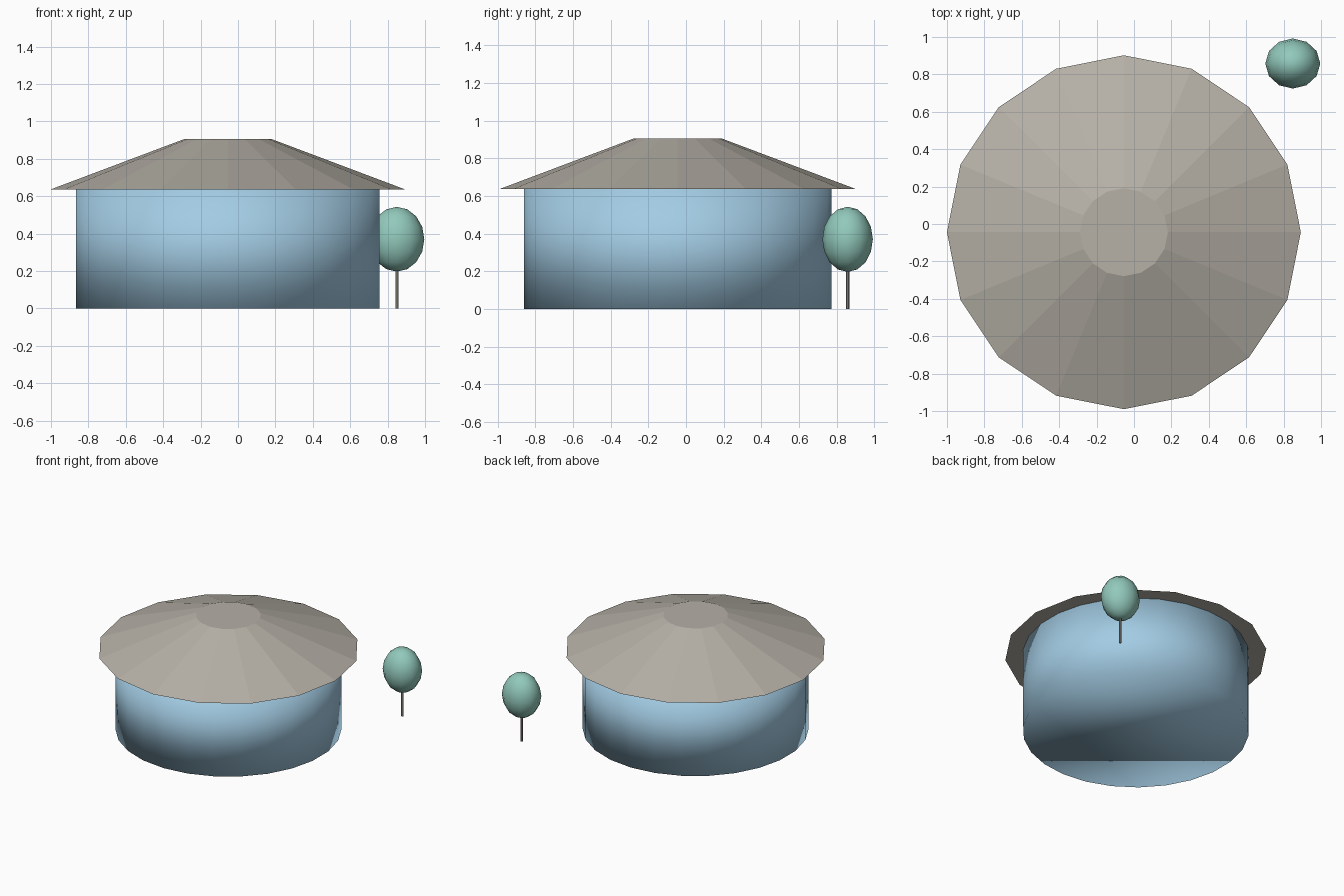
import bpy
import math

if "Cube" in bpy.data.objects:
    bpy.data.objects.remove(bpy.data.objects["Cube"])


def material(name, srgb):
    m = bpy.data.materials.new(name)
    lin = [(c / 255 / 12.92) if c <= 10 else ((c / 255 + 0.055) / 1.055) ** 2.4 for c in srgb]
    m.diffuse_color = (*lin, 1)
    m.use_nodes = True
    m.node_tree.nodes["Principled BSDF"].inputs["Base Color"].default_value = m.diffuse_color
    return m


def finish(name, mat, smooth):
    ob = bpy.context.object
    ob.name = name
    ob.data.materials.append(mat)
    if smooth:
        bpy.ops.object.shade_smooth()
    return ob


def prism(name, mat, sides, r1, r2, x, y, z0, z1, smooth=False):
    bpy.ops.mesh.primitive_cone_add(vertices=sides, radius1=r1, radius2=r2, depth=z1 - z0,
                                    location=(x, y, (z0 + z1) / 2))
    return finish(name, mat, smooth)


blue = material("pale blue wall", (163, 204, 228))
stone = material("warm grey roof", (182, 177, 167))
green = material("soft green leaves", (146, 201, 187))
bark = material("grey bark", (150, 146, 140))

CX, CY = -0.054, -0.044

# Round building body, softly shaded all over
prism("round_wall", blue, 26, 0.817, 0.817, CX, CY, 0, 0.637, smooth=True)

# Faceted roof with a flat top
prism("roof", stone, 16, 0.946, 0.235, CX, CY, 0.637, 0.905)

# Tree beside the building
TX, TY = 0.849, 0.858
prism("tree_trunk", bark, 6, 0.009, 0.009, TX, TY, 0, 0.24)
bpy.ops.mesh.primitive_uv_sphere_add(segments=12, ring_count=8, radius=1, location=(TX, TY, 0.37))
bpy.context.object.scale = (0.147, 0.134, 0.173)
finish("tree_crown", green, True)
